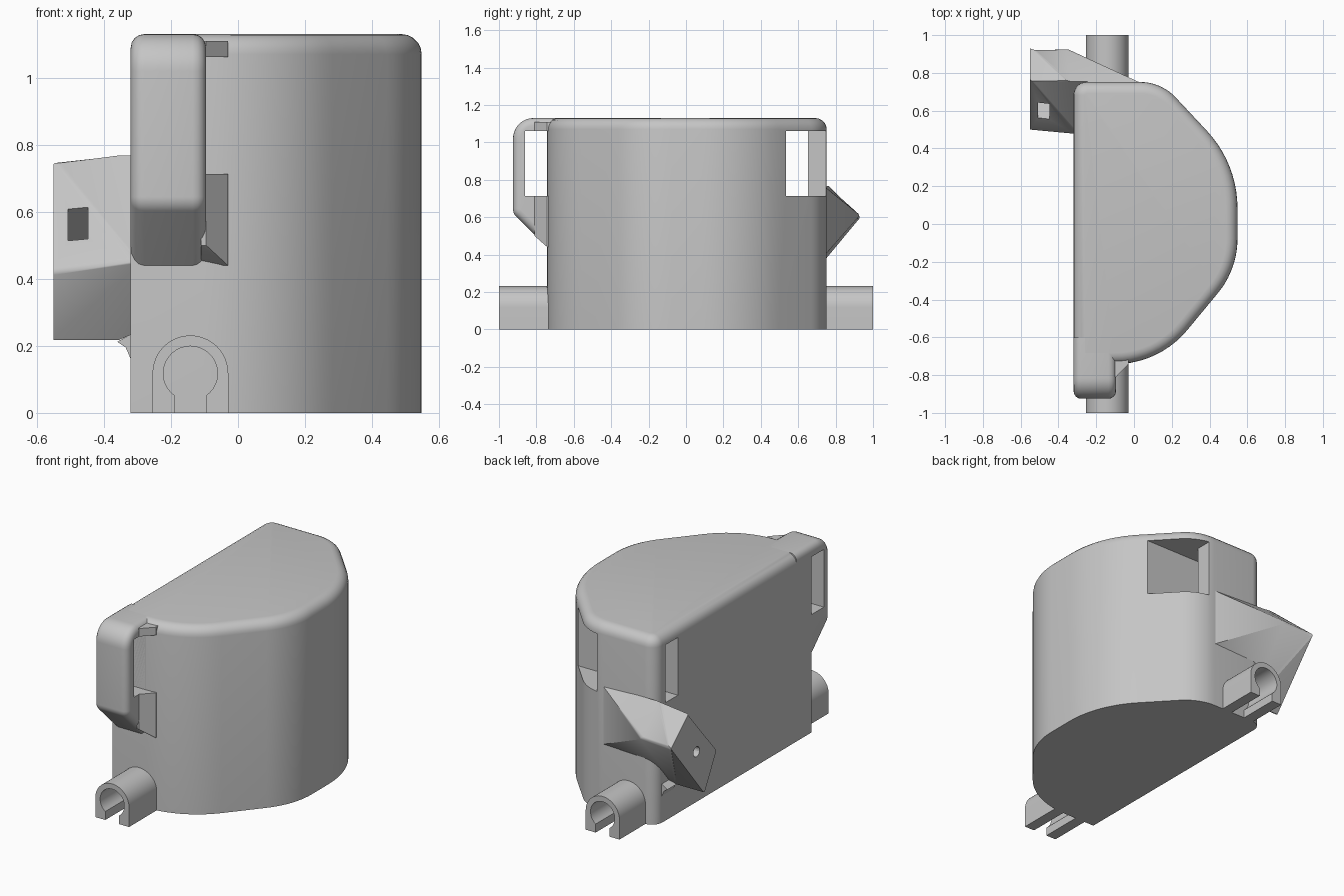
import bpy, bmesh, math
from mathutils import Vector

if "Cube" in bpy.data.objects:
    bpy.data.objects.remove(bpy.data.objects["Cube"])

GREY = (0.56, 0.56, 0.56, 1)
mat = bpy.data.materials.new("plain_grey")
mat.use_nodes = True
mat.diffuse_color = GREY
mat.node_tree.nodes["Principled BSDF"].inputs["Base Color"].default_value = GREY


def rounded(corners, segs=10):
    """Closed outline from (u, v, radius) corners, each replaced by a tangent arc."""
    pts = []
    for i, (u, v, r) in enumerate(corners):
        p = Vector((u, v))
        if r == 0:
            pts.append(p)
            continue
        a = (Vector(corners[i - 1][:2]) - p).normalized()
        b = (Vector(corners[(i + 1) % len(corners)][:2]) - p).normalized()
        half = a.angle(b) / 2
        centre = p + (a + b).normalized() * r / math.sin(half)
        start = p + a * r / math.tan(half) - centre
        end = p + b * r / math.tan(half) - centre
        sweep = start.angle_signed(end)
        for k in range(segs + 1):
            t = -sweep * k / segs
            c, s = math.cos(t), math.sin(t)
            pts.append(centre + Vector((start.x * c - start.y * s, start.x * s + start.y * c)))
    return pts


def finish(name, bm, smooth=True):
    bmesh.ops.recalc_face_normals(bm, faces=bm.faces)
    mesh = bpy.data.meshes.new(name)
    bm.to_mesh(mesh)
    bm.free()
    obj = bpy.data.objects.new(name, mesh)
    bpy.context.scene.collection.objects.link(obj)
    mesh.materials.append(mat)
    if smooth:
        shade(obj)
    return obj


def shade(obj):
    bpy.ops.object.select_all(action="DESELECT")
    obj.select_set(True)
    bpy.context.view_layer.objects.active = obj
    bpy.ops.object.shade_smooth_by_angle(angle=math.radians(32))


def prism(outline, axis, lo, hi):
    """Extrude a 2D outline along the x, y or z axis."""
    place = {"x": lambda p, d: (d, p[0], p[1]),
             "y": lambda p, d: (p[0], d, p[1]),
             "z": lambda p, d: (p[0], p[1], d)}[axis]
    bm = bmesh.new()
    ends = [[bm.verts.new(place(p, d)) for p in outline] for d in (lo, hi)]
    for ring in ends:
        bm.faces.new(ring)
    n = len(outline)
    for i in range(n):
        j = (i + 1) % n
        bm.faces.new((ends[0][i], ends[0][j], ends[1][j], ends[1][i]))
    bmesh.ops.recalc_face_normals(bm, faces=bm.faces)
    return bm


def hull(points):
    bm = bmesh.new()
    for p in points:
        bm.verts.new(p)
    bmesh.ops.convex_hull(bm, input=bm.verts)
    bmesh.ops.dissolve_limit(bm, angle_limit=0.02, verts=bm.verts, edges=bm.edges)
    return bm


def bevel(bm, edges, width, segs=5):
    bmesh.ops.bevel(bm, geom=edges, offset=width, segments=segs, profile=0.5,
                    affect="EDGES", clamp_overlap=True)


def box(x0, x1, y0, y1, z0, z1):
    return prism([(x0, y0), (x1, y0), (x1, y1), (x0, y1)], "z", z0, z1)


def cut(obj, *cutters):
    """Subtract temporary cutter meshes and bake the result."""
    tools = [finish("cutter", bm, False) for bm in cutters]
    for tool in tools:
        tool.hide_render = True
        mod = obj.modifiers.new("cut", "BOOLEAN")
        mod.operation, mod.solver, mod.object = "DIFFERENCE", "EXACT", tool
    dg = bpy.context.evaluated_depsgraph_get()
    mesh = bpy.data.meshes.new_from_object(obj.evaluated_get(dg))
    obj.modifiers.clear()
    obj.data = mesh
    for tool in tools:
        bpy.data.objects.remove(tool)
    shade(obj)


TOP, SLOT_LOW, SLOT_HIGH, BACK_X = 1.13, 0.713, 1.062, -0.32

# Main D-shaped body with a rounded rim
outline = rounded([(BACK_X, -0.742, 0), (0.133, -0.742, 0.5), (0.548, -0.24, 0.45),
                   (0.548, 0.32, 0.6), (0.144, 0.752, 0.26), (BACK_X, 0.752, 0.07)])
bm = prism(outline, "z", 0, TOP)
bevel(bm, [e for e in bm.edges if all(v.co.z > TOP - 0.001 for v in e.verts)], 0.06)
body = finish("body", bm)
# Rear strap slot, open at the curved side
cut(body, box(-0.6, 0.8, 0.535, 0.652, SLOT_LOW, SLOT_HIGH),
    box(0.07, 0.8, 0.54, 0.9, SLOT_LOW, SLOT_HIGH))

# Front strap loop
loop = rounded([(-0.6, 0.3, 0), (-0.925, 0.62, 0.06), (-0.925, TOP, 0.11), (-0.6, TOP, 0)])
bm = prism(loop, "x", BACK_X, -0.095)
bevel(bm, [e for e in bm.edges
           if abs(e.verts[0].co.x - e.verts[1].co.x) < 0.001
           and min(v.co.y for v in e.verts) < -0.61], 0.04, 4)
strap_loop = finish("strap_loop", bm)
cut(strap_loop, box(-0.6, 0.3, -0.86, -0.742, SLOT_LOW, SLOT_HIGH))

# Fillets where the loop meets the body
for name, low, high in (("lower_loop_fillet", 0.44, SLOT_LOW), ("upper_loop_fillet", SLOT_HIGH, 1.11)):
    drop = 0.06 if low < 0.5 else 0
    tri = [(-0.11, -0.72, 0), (-0.11, -0.81, drop), (-0.095, -0.81, drop),
           (-0.075, -0.765, drop / 2), (-0.03, -0.742, 0), (-0.03, -0.72, 0)]
    finish(name, hull([(x, y, z) for x, y, d in tri for z in (low + d, high)]))

# Keyhole pegs at both ends
CX, CZ, R, HOLE, GAP = -0.142, 0.118, 0.113, 0.081, 0.046


def arc(radius, a0, a1, n):
    return [(CX + radius * math.cos(a0 + (a1 - a0) * k / n),
             CZ + radius * math.sin(a0 + (a1 - a0) * k / n)) for k in range(n + 1)]


lip = math.asin(GAP / HOLE)
keyhole = ([(CX + R, 0)] + arc(R, 0, math.pi, 24) + [(CX - R, 0), (CX - GAP, 0)]
           + arc(HOLE, 1.5 * math.pi - lip, -0.5 * math.pi + lip, 28) + [(CX + GAP, 0)])
for name, side in (("front_peg", -1), ("back_peg", 1)):
    finish(name, prism(keyhole, "y", side * 0.72, side * 1.0))

# Tilted mounting lug blending into the rear corner
section = [(0.76, 0.75), (0.93, 0.6), (0.61, 0.21), (0.495, 0.425)]
points = [(-0.55, y, z) for y, z in section]
points += [(-0.36, 0.76, 0.772), (-0.36, 0.93, 0.61), (-0.36, 0.61, 0.21), (-0.31, 0.475, 0.455)]
points += [(0.04, 0.745, 0.76), (0.04, 0.745, 0.4)]
bm = hull(points)
bevel(bm, [e for e in bm.edges if min(v.co.x for v in e.verts) < -0.5
           and max(v.co.x for v in e.verts) > -0.4], 0.015, 3)
lug = finish("mounting_lug", bm)
# Square nut pocket and round screw hole
into = Vector((0, 0.76, -0.65))
pocket = [Vector((x, 0.595, 0.567)) + Vector((0, 0.65, 0.76)) * s + into * d
          for x in (-0.507, -0.448) for s in (-0.062, 0.062) for d in (-0.1, 0.17)]
screw = prism([(0.685 + 0.03 * math.cos(k * math.pi / 10), 0.49 + 0.03 * math.sin(k * math.pi / 10))
               for k in range(20)], "x", -0.7, -0.4)
cut(lug, hull(pocket), screw)

# Soft fillet under the lug on the flat side
foot = [(-0.31, 0.15), (-0.322, 0.165), (-0.335, 0.195), (-0.36, 0.212), (-0.31, 0.24)]
finish("lug_fillet", prism(foot, "y", 0.58, 0.69))
